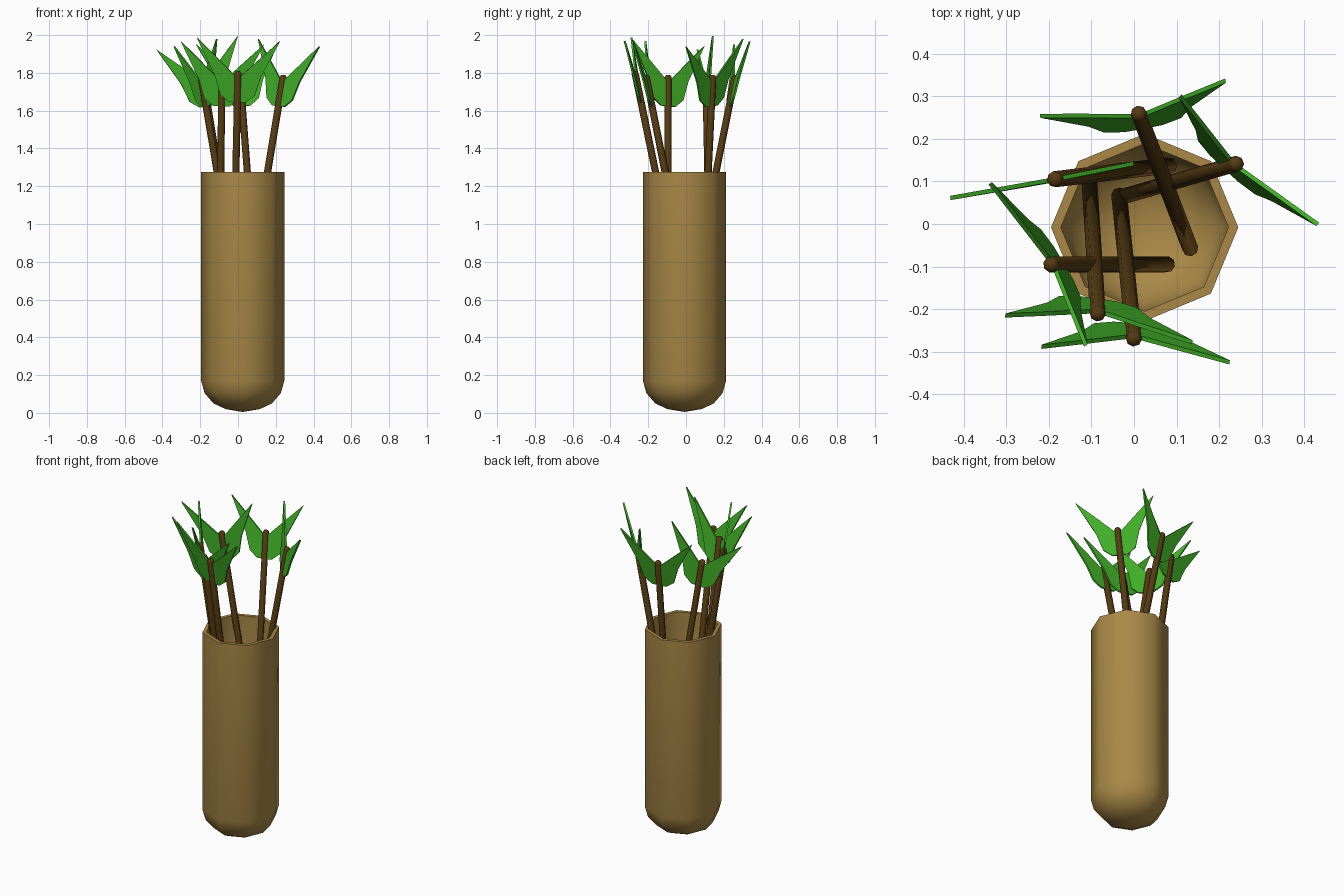
import bpy, bmesh, math
from mathutils import Vector, Matrix

if "Cube" in bpy.data.objects:
    bpy.data.objects.remove(bpy.data.objects["Cube"])


def material(name, rgb):
    m = bpy.data.materials.new(name)
    m.diffuse_color = (*rgb, 1)
    m.use_nodes = True
    m.node_tree.nodes["Principled BSDF"].inputs["Base Color"].default_value = m.diffuse_color
    return m


LEATHER = material("tan_leather", (0.40, 0.25, 0.063))
WOOD = material("dark_wood", (0.09, 0.042, 0.006))
GREEN = material("green_feather", (0.053, 0.43, 0.021))


def finish(name, bm, mat, angle=None):
    bmesh.ops.recalc_face_normals(bm, faces=bm.faces)
    me = bpy.data.meshes.new(name)
    bm.to_mesh(me)
    bm.free()
    ob = bpy.data.objects.new(name, me)
    bpy.context.collection.objects.link(ob)
    me.materials.append(mat)
    if angle:
        bpy.ops.object.select_all(action='DESELECT')
        ob.select_set(True)
        bpy.context.view_layer.objects.active = ob
        bpy.ops.object.shade_smooth_by_angle(angle=math.radians(angle))
    return ob


def lathe(profile, sides, matrix):
    """Revolve (radius, height) points; zero radius gives a pole."""
    bm = bmesh.new()
    rings = []
    for r, z in profile:
        n = sides if r > 0 else 1
        rings.append([bm.verts.new(matrix @ Vector((
            r * math.cos(2 * math.pi * i / sides),
            r * math.sin(2 * math.pi * i / sides), z))) for i in range(n)])
    for a, b in zip(rings, rings[1:]):
        for i in range(sides):
            j = (i + 1) % sides
            quad = [a[i % len(a)], a[j % len(a)], b[j % len(b)], b[i % len(b)]]
            bm.faces.new(list(dict.fromkeys(quad)))
    return bm


# Hollow quiver body with a rounded bottom
body = [(0, 0.005), (0.09, 0.02), (0.155, 0.05), (0.202, 0.105), (0.22, 0.17),
        (0.22, 1.275), (0.197, 1.275),
        (0.197, 0.18), (0.18, 0.12), (0.137, 0.07), (0.08, 0.043), (0, 0.028)]
finish("quiver_body", lathe(body, 8, Matrix.Translation((0.025, -0.008, 0))),
       LEATHER, 50)

# Half outline of the feather: across the shaft, along the shaft from its top
FEATHER = [(0, -0.17), (0.045, -0.168), (0.092, -0.13), (0.122, -0.03),
           (0.222, 0.172), (0.12, 0.075), (0.012, -0.03), (0, -0.03)]


def arrow(i, top, bottom, spread):
    top, bottom = Vector(top), Vector(bottom)
    axis = (top - bottom).normalized()
    across = Vector((*spread, 0))
    across = (across - axis * across.dot(axis)).normalized()
    normal = axis.cross(across)
    length = (top - bottom).length
    # Shaft with slightly domed ends
    rot = Matrix((across, normal, axis)).transposed().to_4x4()
    shaft = [(0, 0), (0.012, 0.003), (0.019, 0.013),
             (0.019, length - 0.013), (0.012, length - 0.003), (0, length)]
    finish(f"arrow_shaft_{i}", lathe(shaft, 8, Matrix.Translation(bottom) @ rot),
           WOOD, 50)
    # Pair of flat feathers either side of the shaft
    bm = bmesh.new()
    for side in (1, -1):
        front, back = [[bm.verts.new(top + across * u * side + axis * v + normal * t)
                        for u, v in FEATHER] for t in (0.005, -0.005)]
        bm.faces.new(front)
        bm.faces.new(back)
        for k in range(len(front)):
            j = (k + 1) % len(front)
            bm.faces.new([front[k], front[j], back[j], back[k]])
    finish(f"arrow_feathers_{i}", bm, GREEN)


# Top, bottom and feather direction of each arrow
ARROWS = [
    ((0.010, 0.262, 1.79), (0.133, -0.06, 0.18), (0.22, 0.04)),
    ((0.242, 0.142, 1.79), (-0.035, 0.062, 0.12), (0.165, -0.15)),
    ((-0.188, 0.105, 1.79), (0.085, 0.138, 0.15), (0.215, 0.04)),
    ((-0.197, -0.095, 1.79), (0.08, -0.095, 0.14), (0.115, -0.19)),
    ((-0.085, -0.213, 1.79), (-0.105, 0.105, 0.19), (0.218, -0.033)),
    ((0.0, -0.272, 1.81), (-0.035, 0.07, 0.16), (0.222, -0.02)),
]
for i, spec in enumerate(ARROWS, 1):
    arrow(i, *spec)
